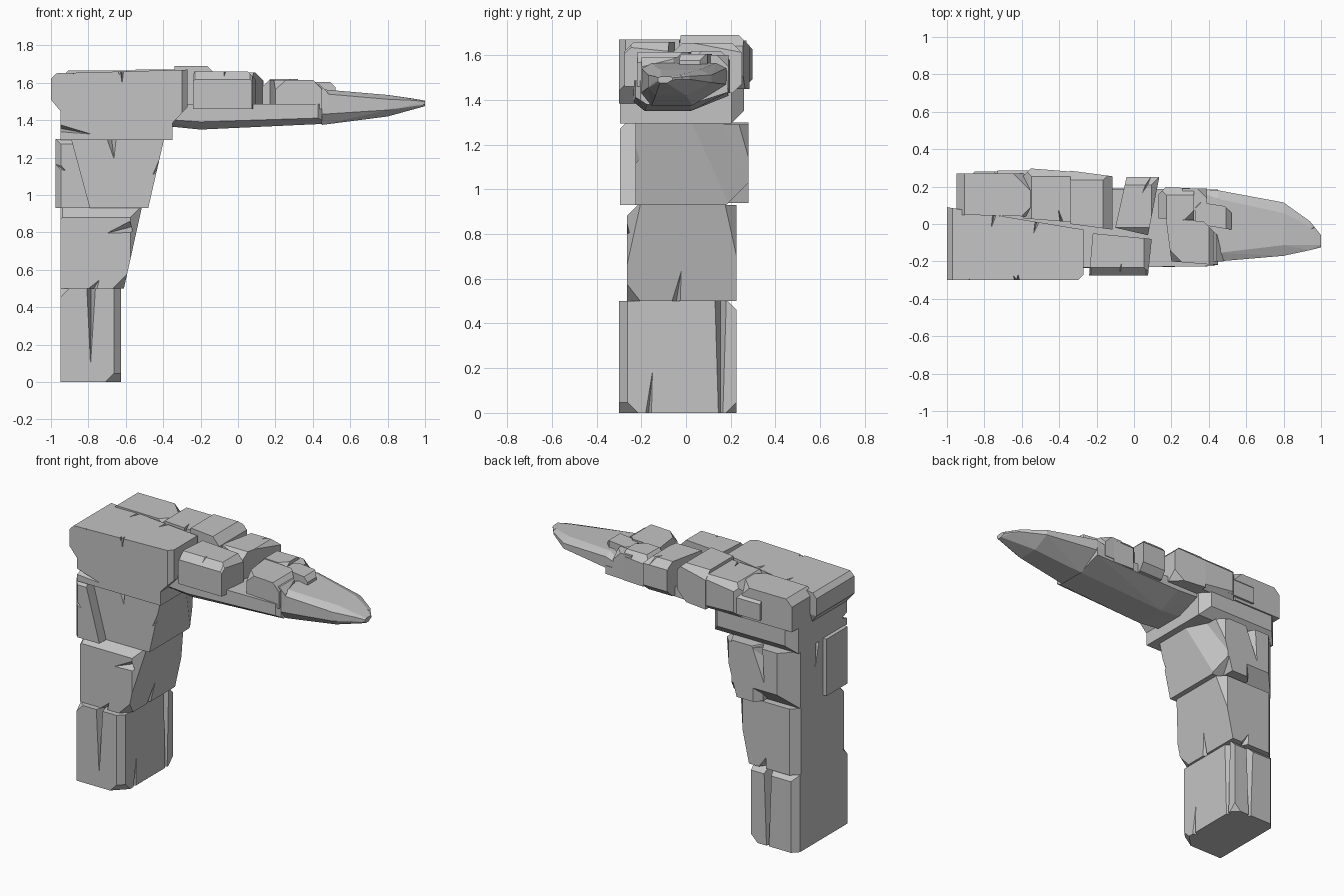
import bpy, bmesh
from mathutils import Vector

if "Cube" in bpy.data.objects:
    bpy.data.objects.remove(bpy.data.objects["Cube"], do_unlink=True)

GREY = (.55, .55, .55, 1)
stone = bpy.data.materials.new("grey stone")
stone.use_nodes = True
stone.diffuse_color = GREY
stone.node_tree.nodes["Principled BSDF"].inputs["Base Color"].default_value = GREY

DIRECTIONS = {
    "front": Vector((0, -1, 0)), "back": Vector((0, 1, 0)),
    "left": Vector((1, 0, 0)), "right": Vector((-1, 0, 0)),
    "up": Vector((0, 0, 1)), "down": Vector((0, 0, -1)),
}


def toward(words):
    """Unit vector for a phrase such as 'front left up'; repeated words weigh more."""
    total = Vector()
    for word in words.split():
        total += DIRECTIONS[word]
    return total.normalized()


def close_hull(bm):
    """Replace all faces by the convex hull of the vertices."""
    bmesh.ops.delete(bm, geom=bm.faces[:], context="FACES_ONLY")
    bmesh.ops.convex_hull(bm, input=bm.verts[:])
    loose = [vert for vert in bm.verts if not vert.link_faces]
    bmesh.ops.delete(bm, geom=loose, context="VERTS")


def rock(name, points, chips="", depth=.03):
    """Convex stone around the points, with a slice off each comma separated direction."""
    bm = bmesh.new()
    for point in points:
        bm.verts.new(point)
    close_hull(bm)
    for words in filter(None, chips.split(",")):
        normal = toward(words)
        reach = max(vert.co.dot(normal) for vert in bm.verts) - depth
        geometry = bm.verts[:] + bm.edges[:] + bm.faces[:]
        bmesh.ops.bisect_plane(bm, geom=geometry, plane_co=normal * reach,
                               plane_no=normal, clear_outer=True)
        close_hull(bm)
    bmesh.ops.dissolve_limit(bm, angle_limit=.03, verts=bm.verts[:], edges=bm.edges[:])
    bmesh.ops.recalc_face_normals(bm, faces=bm.faces[:])
    mesh = bpy.data.meshes.new(name)
    bm.to_mesh(mesh)
    bm.free()
    mesh.materials.append(stone)
    ob = bpy.data.objects.new(name, mesh)
    bpy.context.collection.objects.link(ob)
    return ob


def block(name, x, y, z, chips="", depth=.03, flare=0, skew=0, drop=0, twist=0):
    """Box stone: flare moves the top left edge, skew slides the left end along y,
    drop slides only its back corner, twist slides the back side along x."""
    points = []
    for i in range(2):
        for j in range(2):
            for k in range(2):
                points.append((x[i] + i * k * flare + j * twist,
                               y[j] + i * (skew + j * drop), z[k]))
    return rock(name, points, chips, depth)


def ring(x, y, z, inset):
    """Cross-section of the arm: keeled below, narrowed by the inset on top."""
    width, height = y[1] - y[0], z[1] - z[0]
    points = [(x, y[0], z[0] + height * .3), (x, y[1], z[0] + height * .5)]
    points += [(x, side, z[1] - height * inset) for side in y]
    points += [(x, y[0] + width * part, z[1]) for part in (inset, 1 - inset)]
    points += [(x, y[0] + width * part, z[0]) for part in (.12, .6)]
    return points


def crack(target, start, end, out, width=.06, depth=.05):
    """Cut a tapering wedge from start to end into the face that looks out."""
    a, b, normal = Vector(start), Vector(end), toward(out)
    side = (b - a).cross(normal).normalized() * width / 2
    lift = normal * .03
    corners = [a + side + lift, a - side + lift, a - normal * depth, b + lift]
    cutter = rock("crack_cutter", corners)
    cutter.hide_render = True
    mod = target.modifiers.new("crack", "BOOLEAN")
    mod.operation, mod.solver, mod.object = "DIFFERENCE", "EXACT", cutter
    bpy.context.view_layer.objects.active = target
    bpy.ops.object.modifier_apply(modifier=mod.name)
    bpy.data.objects.remove(cutter, do_unlink=True)


# Pillar foot
foot = block("pillar_foot", (-.95, -.625), (-.3, .225), (0, .5),
             "front left,front left down,front right up,back right,back left down,back up",
             depth=.027)
crack(foot, (-.785, -.3, .53), (-.79, -.3, -.1), "front", width=.07, depth=.07)
crack(foot, (-.625, -.17, -.03), (-.625, -.13, .4), "left", depth=.03)
crack(foot, (-.625, .155, .6), (-.625, .155, -.9), "left", width=.09)
crack(foot, (-.745, .225, .6), (-.745, .225, -.5), "back", width=.08, depth=.1)

# Pillar middle
middle = block("pillar_middle", (-.95, -.61), (-.265, .225), (.5, .93),
               "front right up,front left down,front up,front left,back left,back right",
               depth=.035, flare=.095)
crack(middle, (-.57, -.26, .83), (-.76, -.26, .78), "front", width=.09)
crack(middle, (-.79, -.26, .47), (-.72, -.26, .58), "front", width=.09)
crack(middle, (-.6, -.05, .46), (-.56, 0, .76), "left", width=.12)
crack(middle, (-.7, .22, .47), (-.75, .22, .62), "back", width=.1)

# Pillar top stones
upper = block("pillar_upper", (-.95, -.48), (-.225, .28), (.93, 1.3),
              "back left,back left left,back right,back down", depth=.07, flare=.085)
crack(upper, (-.4, -.23, 1.17), (-.5, -.23, 1.06), "front", width=.1)
crack(upper, (-.68, -.23, 1.34), (-.65, -.23, 1.08), "front", width=.12)
crack(upper, (-.7, .28, 1.34), (-.78, .28, .98), "back", width=.12, depth=.08)
crack(upper, (-.95, 0, 1.34), (-.95, .05, 1.02), "right")
side_stone = block("pillar_side_stone", (-.975, -.79), (-.295, -.05), (.93, 1.3),
                   "front right,front up", depth=.02, flare=-.1)
crack(side_stone, (-1, -.3, 1.18), (-.86, -.3, 1.09), "front", width=.1)
block("pillar_back_stone", (-.72, -.56), (.05, .28), (.94, 1.29),
      "back left,back right", flare=.1)

# Lower slab over the pillar
slab = block("lower_slab", (-.95, -.35), (-.295, .26), (1.295, 1.49),
             "back left,back right,back down", depth=.04)
crack(slab, (-.97, -.29, 1.36), (-.7, -.29, 1.31), "front")

# Large front cap stone, hanging lower toward the arm
CAP_TOP = 1.67
cap = rock("front_cap",
           [(-1, y, z) for y in (-.3, .09) for z in (1.51, CAP_TOP - .02)]
           + [(-.27, y, z) for y in (-.3, -.03) for z in (1.47, CAP_TOP)]
           + [(-.35, y, 1.385) for y in (-.3, -.04)]
           + [(-.95, y, 1.45) for y in (-.3, .06)],
           "front left,right up", depth=.02)
for x, start_y, end_y in ((-.62, -.33, -.22), (-.74, .08, -.14), (-.51, .04, -.13)):
    crack(cap, (x, start_y, CAP_TOP), (x - .05, end_y, CAP_TOP), "up")
for x, low in ((-.62, 1.53), (-.88, 1.61)):
    crack(cap, (x, -.3, 1.7), (x, -.3, low), "front", width=.04)

# Horizontal arm with keeled underside
arm = rock("arm", ring(-.4, (-.235, .19), (1.37, 1.487), 0)
           + ring(-.2, (-.235, .19), (1.35, 1.487), 0)
           + ring(.45, (-.225, .185), (1.38, 1.487), 0), "front left", depth=.015)
crack(arm, (.47, -.23, 1.5), (.42, -.23, 1.41), "front", width=.04)

# Pointed arm tip
tip = rock("arm_tip", ring(.45, (-.2, .18), (1.375, 1.565), .12)
           + ring(.8, (-.17, .115), (1.42, 1.535), .2)
           + ring(.94, (-.14, .015), (1.47, 1.515), .2)
           + ring(1, (-.125, -.06), (1.475, 1.505), .2)
           + [(.3, .19, 1.5)])
crack(tip, (1, 0, 1.51), (.92, -.04, 1.51), "up", width=.04)

# Row of stones along the back edge
block("back_stone_a", (-.95, -.55), (.05, .27), (1.46, 1.665),
      "front left up,right up,back left,back left up", skew=-.01, drop=.01)
stone_b = block("back_stone_b", (-.59, -.335), (.03, .3), (1.45, 1.67),
                "right up,back up,back right,back down", skew=-.02)
block("back_stone_c", (-.34, -.115), (0, .285), (1.45, 1.69),
      "left up,back up,back left down", depth=.035, skew=-.03)
block("back_ledge", (-.73, -.5), (.2, .285), (1.48, 1.63), "back up")

# Loose stones lying on the arm
stone_d = block("arm_stone_d", (-.1, .075), (-.02, .25), (1.43, 1.655),
                "front up,left up,back up,back down", skew=-.04, drop=.04, twist=.06)
stone_e = block("arm_stone_e", (-.24, .075), (-.275, -.05), (1.46, 1.66),
                "front right up,front left up,front up,left up", drop=-.03, twist=.02)
block("arm_stone_f", (.13, .32), (.03, .2), (1.43, 1.62),
      "right up,back up,front left up,back right", skew=-.01)
block("arm_stone_g", (.2, .45), (-.2, .03), (1.46, 1.615),
      "front left up,front right up,left up,back left", skew=-.02, twist=-.03)
block("arm_stone_h", (.33, .52), (0, .12), (1.5, 1.605),
      "left up,back right up,back left", depth=.02, skew=-.03)
block("arm_stone_i", (.4, .48), (-.2, 0), (1.47, 1.59), "left up,back left", twist=-.05)
block("arm_stone_j", (.26, .39), (.07, .19), (1.45, 1.6), "back left up,front right")
crack(stone_e, (-.08, -.3, 1.66), (-.06, -.16, 1.66), "up")
crack(stone_b, (-.38, -.02, 1.67), (-.42, .14, 1.67), "up", width=.04)
crack(stone_d, (.1, .27, 1.65), (.02, .12, 1.65), "up", width=.04)
